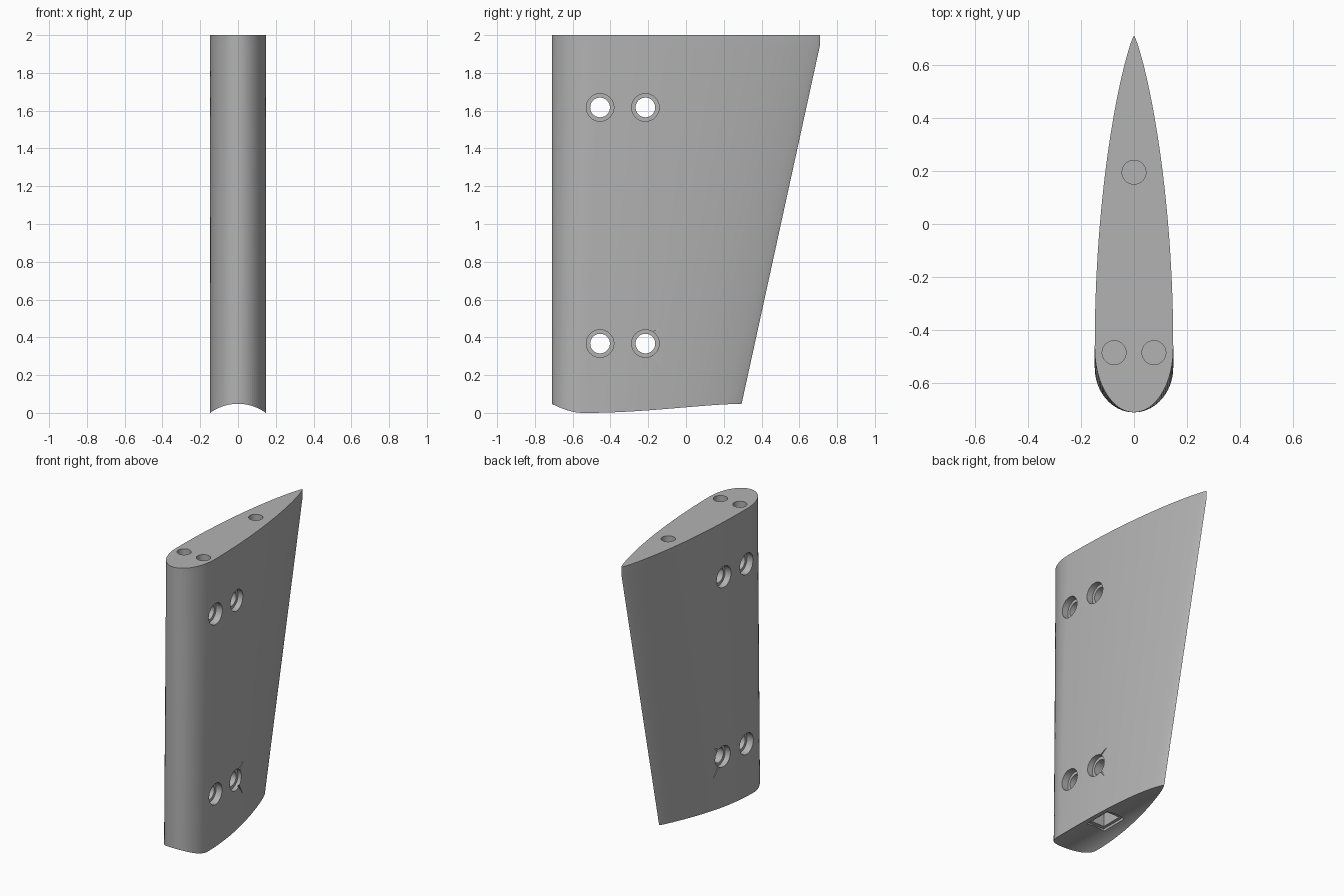
import bpy, bmesh, math
from mathutils import Matrix, Vector

cube = bpy.data.objects.get("Cube")
if cube:
    bpy.data.objects.remove(cube, do_unlink=True)

grey = bpy.data.materials.new("plain grey")
grey.use_nodes = True
grey.diffuse_color = (0.45, 0.45, 0.45, 1)
grey.node_tree.nodes["Principled BSDF"].inputs["Base Color"].default_value = grey.diffuse_color

HALF = 0.148      # half thickness
FRONT = -0.71     # leading edge
BELLY = 0.17      # thickest point as a share of the chord


def make_object(name, bm):
    bmesh.ops.recalc_face_normals(bm, faces=bm.faces)
    mesh = bpy.data.meshes.new(name)
    bm.to_mesh(mesh)
    bm.free()
    mesh.materials.append(grey)
    obj = bpy.data.objects.new(name, mesh)
    bpy.context.collection.objects.link(obj)
    return obj


def half_profile(n=36):
    """Points (share of chord, half thickness) from nose to tail."""
    pts = []
    for i in range(n // 2):
        a = math.pi / 2 * i / (n // 2)
        pts.append((BELLY * (1 - math.cos(a)), HALF * math.sin(a)))
    for i in range(n + 1):
        t = math.sin(math.pi / 2 * i / n)
        pts.append((BELLY + (1 - BELLY) * t, HALF * max(0, 1 - t * t) ** 0.82))
    return pts


# Fin body: stacked foil sections with a raked trailing edge
bm = bmesh.new()
right = half_profile()
outline = right + [(c, -w) for c, w in reversed(right[1:-1])]
rings = []
for z, chord in ((-0.05, 0.983), (1.95, 1.42), (2.0, 1.42)):
    rings.append([bm.verts.new((w, FRONT + c * chord, z)) for c, w in outline])
count = len(outline)
for low, high in zip(rings, rings[1:]):
    for i in range(count):
        j = (i + 1) % count
        bm.faces.new((low[i], low[j], high[j], high[i]))
bm.faces.new(rings[0])
bm.faces.new(rings[-1])
fin = make_object("fin_body", bm)


def cut(obj):
    obj.hide_render = True
    mod = fin.modifiers.new(obj.name, "BOOLEAN")
    mod.operation = "DIFFERENCE"
    mod.solver = "EXACT"
    mod.object = obj
    bpy.context.view_layer.objects.active = fin
    bpy.ops.object.modifier_apply(modifier=mod.name)
    bpy.data.objects.remove(obj, do_unlink=True)


def cut_cylinder(name, centre, radius, length, axis, sides=48):
    bm = bmesh.new()
    turn = Vector((0, 0, 1)).rotation_difference(Vector(axis)).to_matrix().to_4x4()
    bmesh.ops.create_cone(bm, cap_ends=True, segments=sides, radius1=radius, radius2=radius,
                          depth=length, matrix=Matrix.Translation(centre) @ turn)
    cut(make_object(name, bm))


def cut_box(name, centre, size):
    bm = bmesh.new()
    bmesh.ops.create_cube(bm, size=1, matrix=Matrix.Translation(centre) @ Matrix.Diagonal((*size, 1)))
    cut(make_object(name, bm))


# Hollow saddle underneath
cut_cylinder("saddle_cutter", (0, 0, -0.204), 0.252, 3, (0, 1, 0), 128)

# Stepped socket in the saddle
cut_box("socket_rim_cutter", (0, -0.28, 0), (0.14, 0.2, 0.11))
cut_box("socket_cutter", (0, -0.28, 0.05), (0.1, 0.15, 0.2))

# Dowel holes in the top
for x, y in ((0, 0.195), (-0.075, -0.485), (0.075, -0.485)):
    cut_cylinder("dowel_cutter", (x, y, 2), 0.045, 0.3, (0, 0, 1))

# Counterbored cross holes
for y in (-0.455, -0.215):
    for z in (0.367, 1.617):
        cut_cylinder("bolt_cutter", (0, y, z), 0.052, 1, (1, 0, 0))
        for side in (-1, 1):
            cut_cylinder("counterbore_cutter", (side * 0.2, y, z), 0.073, 0.2, (1, 0, 0))

# Fine tapered nicks beside the lower rear hole
for end_y, end_z in ((-0.112, 0.465), (-0.122, 0.235)):
    start, tip = Vector((0, -0.175, 0.367)), Vector((0, end_y, end_z))
    start.z += 0.055 if end_z > 0.367 else -0.055
    across = (tip - start).cross(Vector((1, 0, 0))).normalized() * 0.006
    for side in (-1, 1):
        bm = bmesh.new()
        ends = []
        for x in (0.12, 0.16):
            shift = Vector((side * x, 0, 0))
            ends.append([bm.verts.new(p + shift) for p in (start + across, start - across, tip)])
        for i in range(3):
            j = (i + 1) % 3
            bm.faces.new((ends[0][i], ends[0][j], ends[1][j], ends[1][i]))
        bm.faces.new(ends[0])
        bm.faces.new(ends[1])
        cut(make_object("nick_cutter", bm))

# Smooth skin with crisp rims
bpy.ops.object.select_all(action="DESELECT")
fin.select_set(True)
bpy.context.view_layer.objects.active = fin
bpy.ops.object.shade_smooth_by_angle(angle=math.radians(30))
